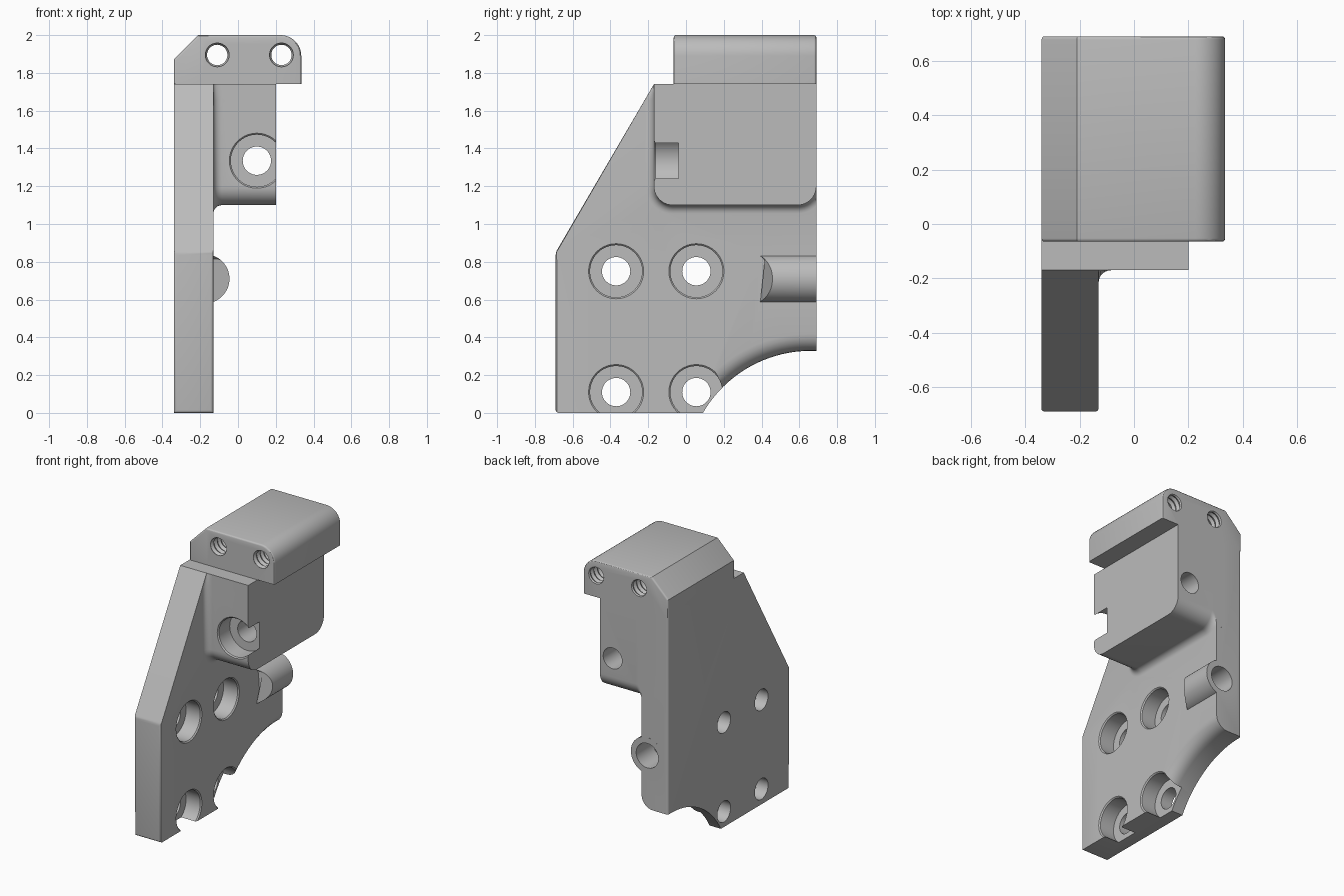
import bpy, bmesh
from math import sin, cos, pi, radians
from mathutils import Vector

if "Cube" in bpy.data.objects:
    bpy.data.objects.remove(bpy.data.objects["Cube"])

grey = bpy.data.materials.new("machined_grey")
grey.use_nodes = True
grey.diffuse_color = (0.5, 0.5, 0.5, 1)
grey.node_tree.nodes["Principled BSDF"].inputs["Base Color"].default_value = (0.5, 0.5, 0.5, 1)

BACK, LEFT, FACE, SHELF = 0.69, -0.34, -0.13, 1.74


def loft(name, sections, bevels=()):
    """Closed solid through equal-length loops; bevels are (edge rule, width, segments)."""
    bm = bmesh.new()
    rings = [[bm.verts.new(p) for p in s] for s in sections]
    n = len(rings[0])
    for a, b in zip(rings, rings[1:]):
        for i in range(n):
            j = (i + 1) % n
            bm.faces.new((a[i], a[j], b[j], b[i]))
    bm.faces.new(rings[0][::-1])
    bm.faces.new(rings[-1])
    bmesh.ops.recalc_face_normals(bm, faces=bm.faces)
    for rule, width, segs in bevels:
        edges = [e for e in bm.edges
                 if rule((e.verts[0].co + e.verts[1].co) / 2)]
        bmesh.ops.bevel(bm, geom=edges, offset=width, segments=segs, profile=0.5,
                        affect='EDGES', clamp_overlap=False)
    bmesh.ops.recalc_face_normals(bm, faces=bm.faces)
    mesh = bpy.data.meshes.new(name)
    bm.to_mesh(mesh)
    bm.free()
    mesh.materials.append(grey)
    ob = bpy.data.objects.new(name, mesh)
    bpy.context.collection.objects.link(ob)
    return ob


def lathe(name, axis, centre, profile, sides=40):
    """Round solid along x or y from (position, radius) pairs."""
    sections = []
    for pos, r in profile:
        ring = []
        for k in range(sides):
            t = 2 * pi * k / sides
            u, v = centre[0] + r * cos(t), centre[1] + r * sin(t)
            ring.append((pos, u, v) if axis == 'x' else (u, pos, v))
        sections.append(ring)
    return loft(name, sections)


def arc(cx, cy, r, start, end, steps):
    angles = [radians(start + (end - start) * i / steps) for i in range(steps + 1)]
    return [(cx + r * cos(a), cy + r * sin(a)) for a in angles]


# Side plate with sloped front and arched lower back corner
side = [(BACK, SHELF), (-0.17, SHELF), (-0.69, 0.85), (-0.69, 0)]
side += arc(0.66, -0.33, 0.6586, 150, 87.4, 20)


def on_arch(m):
    d = Vector((m.y - 0.66, m.z + 0.33)).length
    return m.x > FACE - 0.001 and abs(d - 0.657) < 0.006 and m.z > 0.001


def on_plate_rim(m):
    front = m.y < -0.685
    back_corner = m.y > BACK - 0.001 and m.x < LEFT + 0.001
    return front or back_corner


bracket = loft("bracket", [[(x, y, z) for y, z in side] for x in (LEFT, FACE)],
               [(on_arch, 0.09, 6), (on_plate_rim, 0.015, 3)])

# Top cap with one chamfered and one rounded shoulder
cap_profile = [(LEFT, SHELF), (0.335, SHELF)] + arc(0.225, 1.89, 0.11, 0, 90, 10)
cap_profile += [(-0.21, 2.0), (LEFT, 1.87)]
cap = loft("top_cap", [[(x, y, z) for x, z in cap_profile] for y in (-0.065, BACK)],
           [(lambda m: (m.y < -0.06 or m.y > BACK - 0.001) and m.z > SHELF + 0.01, 0.012, 3)])


# Mounting block, flared into the plate by a fillet
def block_outline(x, off):
    pts = [(BACK, SHELF), (-0.17 - off, SHELF), (-0.17 - off, 1.655)]
    pts += arc(-0.07, 1.20, 0.1 + off, 180, 270, 10)
    pts += arc(0.59, 1.20, 0.1 + off, 270, 360, 10)
    slope = lambda z: -0.17 - (SHELF - z) * 0.52 / 0.89
    return [(x, min(BACK, max(y, slope(z))), z) for y, z in pts]


fillet = 0.045
steps = [radians(15 * i) for i in range(7)]
flare = [block_outline(FACE + fillet * (1 - cos(a)), fillet * (1 - sin(a))) for a in steps]
block = loft("mounting_block",
             [block_outline(-0.2, fillet)] + flare + [block_outline(0.2, 0)])

# Cable boss with a sloped front end
boss = lathe("boss", 'y', (-0.175, 0.71), [(0.39, 0.13), (BACK, 0.13)], 48)
for v in boss.data.vertices:
    if v.co.y < 0.5:
        v.co.y = 0.39 + max(0, v.co.x - FACE) * 0.8

# Hole cutters
cutters = [lathe("boss_bore", 'y', (-0.175, 0.71), [(0.5, 0.088), (0.8, 0.088)])]
for y in (-0.37, 0.055):
    for z in (0.11, 0.75):
        cutters.append(lathe("plate_hole", 'x', (y, z), [
            (LEFT - 0.1, 0.075), (FACE - 0.12, 0.075), (FACE - 0.12, 0.138),
            (FACE - 0.008, 0.138), (FACE, 0.146), (FACE + 0.1, 0.146)]))
cutters.append(lathe("block_hole", 'y', (0.10, 1.335), [
    (-0.3, 0.146), (-0.17, 0.146), (-0.162, 0.138), (-0.04, 0.138),
    (-0.04, 0.075), (0.8, 0.075)]))

# Threaded holes in the cap
thread = [(-0.1 + 0.02 * i, 0.054 if i % 2 else 0.066) for i in range(43)]
for x in (-0.11, 0.23):
    cutters.append(lathe("thread", 'y', (x, 1.895), thread, 28))

# Join the parts, then drill
parts = [(o, 'UNION') for o in (cap, block, boss)]
parts += [(o, 'DIFFERENCE') for o in cutters]
for ob, op in parts:
    mod = bracket.modifiers.new(ob.name, 'BOOLEAN')
    mod.operation, mod.solver, mod.object = op, 'EXACT', ob

bpy.context.view_layer.update()
result = bpy.data.meshes.new_from_object(
    bracket.evaluated_get(bpy.context.evaluated_depsgraph_get()))
bracket.modifiers.clear()
bracket.data = result
for ob, _ in parts:
    bpy.data.objects.remove(ob)

bpy.ops.object.select_all(action='DESELECT')
bracket.select_set(True)
bpy.context.view_layer.objects.active = bracket
bpy.ops.object.shade_smooth_by_angle(angle=radians(30))
